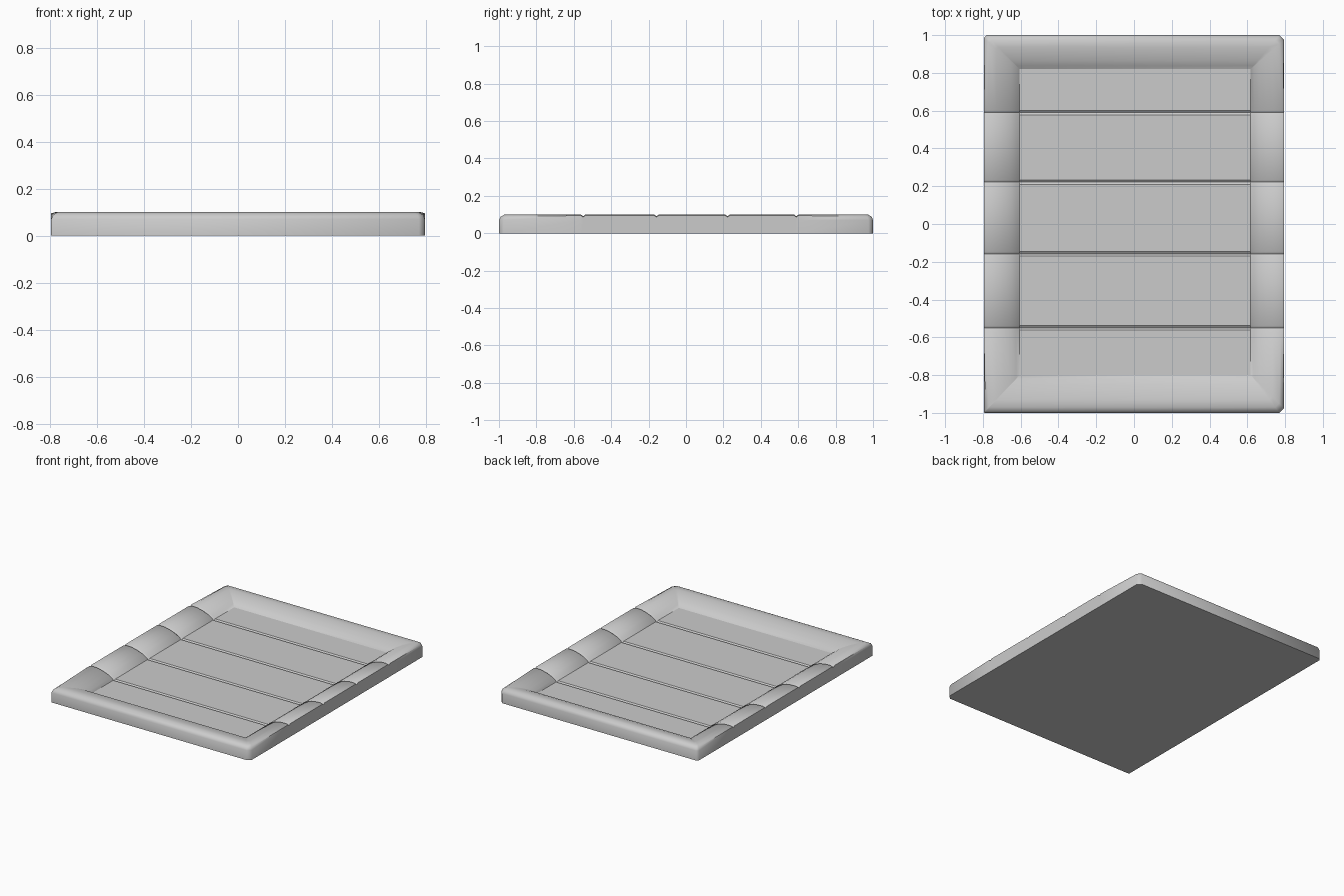
import bpy, bmesh, math

if "Cube" in bpy.data.objects:
    bpy.data.objects.remove(bpy.data.objects["Cube"])

W, L = 0.795, 1.0                       # outer half sizes
IL, IR, IB, IT = -0.605, 0.618, -0.80, 0.82   # recessed floor limits
GROOVES = [-0.55, -0.158, 0.222, 0.59]
HALF, DIP = 0.012, 0.009
# rim cross-sections: (fraction from outer edge to floor, height)
END = [(0, 0), (0, 0.07), (0.04, 0.088), (0.15, 0.1), (0.35, 0.098),
       (0.55, 0.089), (0.75, 0.075), (0.9, 0.058), (1, 0.042)]
SIDE = [(0, 0), (0, 0.07), (0, 0.095), (0.1, 0.1), (0.35, 0.098),
        (0.55, 0.089), (0.75, 0.075), (0.9, 0.058), (1, 0.042)]

# stations around the rim: outer point, inner point, profile, notch depth
stations = []


def corner(sx, sy, inner, c):
    a = (sx * (W - c), sy * L)
    b = (sx * W, sy * (L - c))
    for p in ((a, b) if sx * sy < 0 else (b, a)):
        stations.append((p, inner, END, 0))


def side(x, xi, order):
    ys = [(g + d * HALF, 0 if d else DIP) for g in GROOVES for d in (-1, 0, 1)]
    for y, dip in ys[::order]:
        stations.append(((x, y), (xi, y), SIDE, dip))


corner(1, -1, (IR, IB), 0.025)
side(W, IR, 1)
corner(1, 1, (IR, IT), 0.025)
corner(-1, 1, (IL, IT), 0.015)
side(-W, IL, -1)
corner(-1, -1, (IL, IB), 0.004)

bm = bmesh.new()
rings = []
for k in range(len(END)):
    ring = []
    for o, i, prof, dip in stations:
        f, z = prof[k]
        z -= dip if k >= 2 else 0
        ring.append(bm.verts.new((o[0] + (i[0] - o[0]) * f,
                                  o[1] + (i[1] - o[1]) * f, z)))
    rings.append(ring)

# outer wall and rolled rim
n = len(stations)
for a, b in zip(rings, rings[1:]):
    for j in range(n):
        m = (j + 1) % n
        bm.faces.new((a[j], a[m], b[m], b[j]))
# underside
bm.faces.new(rings[0][::-1])
# grooved floor: strips joining the right and left inner edges
right = rings[-1][1:15]
left = rings[-1][17:31][::-1] if n >= 31 else rings[-1][17:][::-1]
right = [rings[-1][1]] + rings[-1][2:14] + [rings[-1][14]]
left = ([rings[-1][17]] + rings[-1][18:30] + [rings[-1][30]])[::-1]
for j in range(len(right) - 1):
    face = bm.faces.new((left[j], right[j], right[j + 1], left[j + 1]))
    face.material_index = 1             # temporary tag for flat shading
bmesh.ops.remove_doubles(bm, verts=bm.verts, dist=0.0001)
bmesh.ops.recalc_face_normals(bm, faces=bm.faces)

mesh = bpy.data.meshes.new("grooved_tray")
bm.to_mesh(mesh)
flat = [f.index for f in bm.faces if f.material_index == 1]
bm.free()
tray = bpy.data.objects.new("grooved_tray", mesh)
bpy.context.collection.objects.link(tray)
bpy.context.view_layer.objects.active = tray
tray.select_set(True)
bpy.ops.object.shade_smooth_by_angle(angle=math.radians(50))
for i in flat:
    mesh.polygons[i].use_smooth = False
    mesh.polygons[i].material_index = 0
